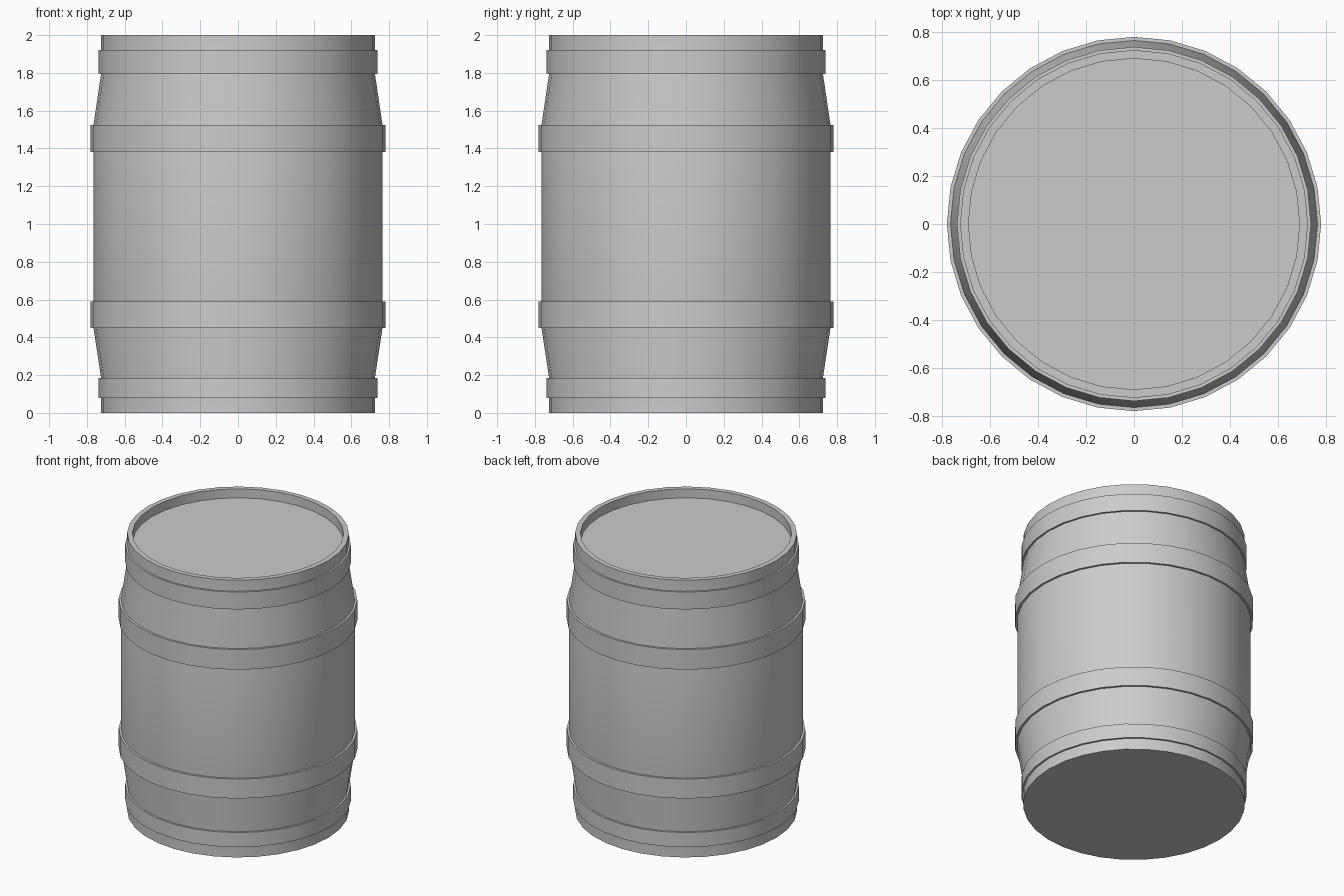
import bpy
import bmesh
import math

cube = bpy.data.objects.get("Cube")
if cube:
    bpy.data.objects.remove(cube, do_unlink=True)

SIDES = 32

grey = bpy.data.materials.new("plain_grey")
grey.use_nodes = True
colour = (0.6, 0.6, 0.6, 1)
grey.diffuse_color = colour
grey.node_tree.nodes["Principled BSDF"].inputs["Base Color"].default_value = colour


def lathe(name, profile, closed=False):
    """Turn a (radius, height) profile round z; open profiles get end caps."""
    bm = bmesh.new()
    rings = []
    for r, z in profile:
        angles = [math.tau * i / SIDES for i in range(SIDES)]
        rings.append([bm.verts.new((r * math.cos(a), r * math.sin(a), z)) for a in angles])
    pairs = list(zip(rings, rings[1:]))
    if closed:
        pairs.append((rings[-1], rings[0]))
    else:
        bm.faces.new(rings[0][::-1])
        bm.faces.new(rings[-1])
    for low, high in pairs:
        for i in range(SIDES):
            j = (i + 1) % SIDES
            bm.faces.new((low[i], low[j], high[j], high[i]))
    bmesh.ops.recalc_face_normals(bm, faces=bm.faces)
    mesh = bpy.data.meshes.new(name)
    bm.to_mesh(mesh)
    bm.free()
    mesh.materials.append(grey)
    obj = bpy.data.objects.new(name, mesh)
    bpy.context.collection.objects.link(obj)
    bpy.ops.object.select_all(action='DESELECT')
    obj.select_set(True)
    bpy.context.view_layer.objects.active = obj
    bpy.ops.object.shade_smooth_by_angle(angle=math.radians(30))
    return obj


# Body with tapered shoulders, raised rim and sunken lid
END, BELLY, LID = 0.725, 0.765, 0.69
lathe("barrel_body", [
    (END, 0), (END, 0.185), (BELLY, 0.45), (BELLY, 1.525),
    (END, 1.795), (END, 2), (LID, 2), (LID, 1.935),
])

# Hoops: outer radius, bottom and top
hoops = {
    "bottom_hoop": (0.738, 0.08, 0.185),
    "lower_hoop": (0.78, 0.45, 0.59),
    "upper_hoop": (0.78, 1.38, 1.525),
    "top_hoop": (0.738, 1.795, 1.92),
}
for name, (radius, low, high) in hoops.items():
    inner = radius - 0.03
    lathe(name, [(inner, low), (radius, low), (radius, high), (inner, high)], closed=True)
